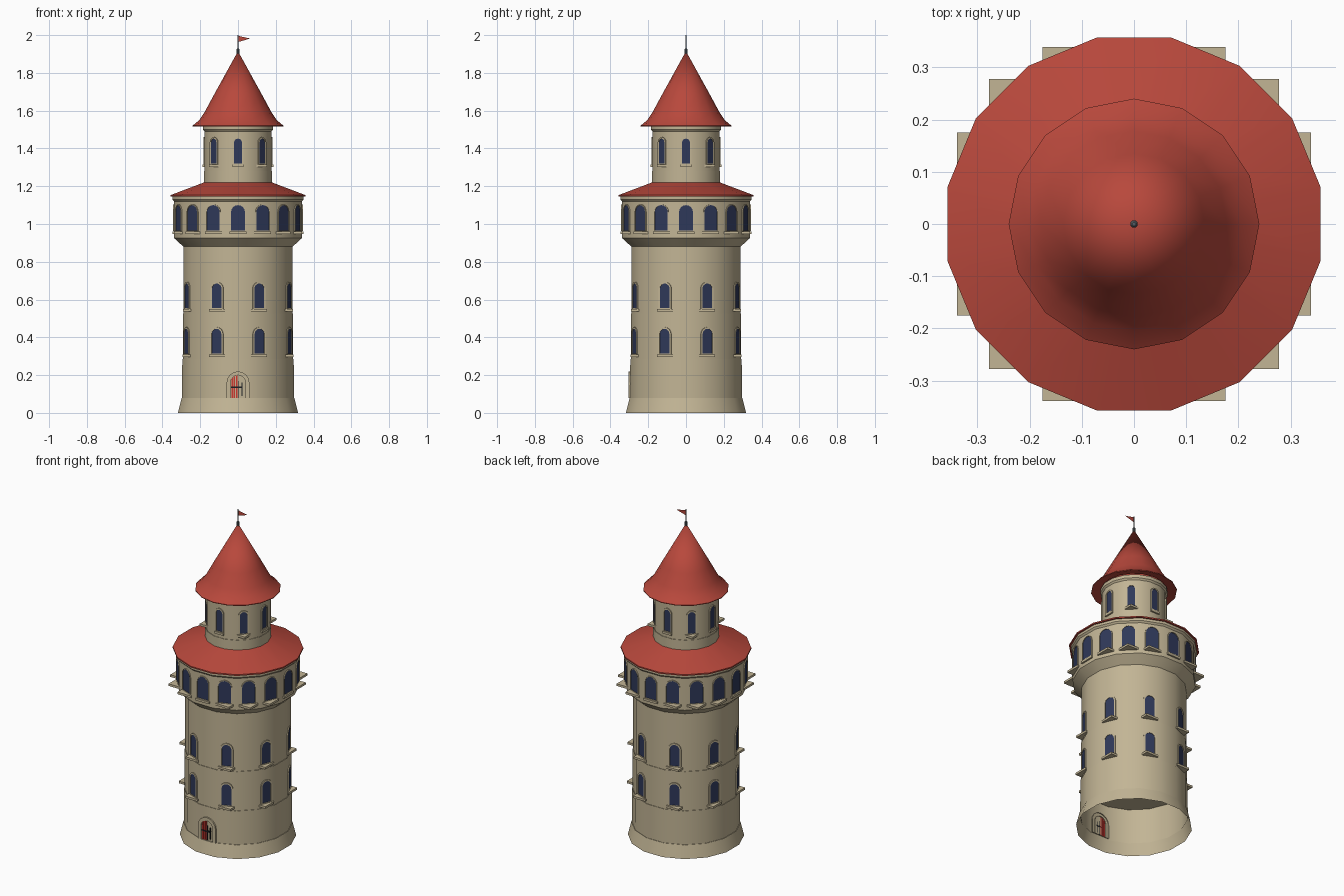
import bpy, bmesh
from math import sin, cos, pi, radians
from mathutils import Matrix, Vector

if "Cube" in bpy.data.objects:
    bpy.data.objects.remove(bpy.data.objects["Cube"])


def material(name, rgb):
    m = bpy.data.materials.new(name)
    m.use_nodes = True
    m.diffuse_color = (*rgb, 1)
    m.node_tree.nodes["Principled BSDF"].inputs["Base Color"].default_value = (*rgb, 1)
    return m


STONE = material("sandstone", (0.54, 0.46, 0.30))
RED = material("roof_red", (0.48, 0.065, 0.045))
GLASS = material("navy_glass", (0.028, 0.04, 0.10))
DOOR = material("door_red", (0.6, 0.04, 0.03))
IRON = material("dark_iron", (0.01, 0.012, 0.015))
STEEL = material("pole_grey", (0.1, 0.12, 0.13))

SIDES = 16
FLAT = pi / SIDES


def finish(name, bm, mat, smooth=False):
    mesh = bpy.data.meshes.new(name)
    bm.to_mesh(mesh)
    bm.free()
    mesh.materials.append(mat)
    obj = bpy.data.objects.new(name, mesh)
    bpy.context.collection.objects.link(obj)
    if smooth:
        bpy.ops.object.select_all(action="DESELECT")
        obj.select_set(True)
        bpy.context.view_layer.objects.active = obj
        bpy.ops.object.shade_smooth_by_angle(angle=radians(25))
    return obj


def revolve(name, profile, mat, sides=SIDES, flats=True):
    """Turn (radius, z) points, listed upwards; flats puts faces on the axes."""
    bm = bmesh.new()
    turn = pi / sides if flats else 0
    grow = 1 / cos(pi / sides) if flats else 1
    rings = []
    for r, z in profile:
        if r == 0:
            rings.append([bm.verts.new((0, 0, z))] * sides)
        else:
            rings.append([bm.verts.new((r * grow * cos(turn + 2 * pi * i / sides),
                                        r * grow * sin(turn + 2 * pi * i / sides), z))
                          for i in range(sides)])
    for low, high in zip(rings, rings[1:]):
        for i in range(sides):
            j = (i + 1) % sides
            bm.faces.new(dict.fromkeys((low[i], low[j], high[j], high[i])))
    return finish(name, bm, mat, True)


def arch(half, bottom, top):
    """Outline of a round-headed opening as (across, height)."""
    spring = top - half
    head = [(half * cos(pi * i / 8), spring + half * sin(pi * i / 8)) for i in range(9)]
    return [(-half, bottom), (half, bottom)] + head


def on_wall(angle, dist, u, z):
    """Point on the wall; angle 0 is the front."""
    return Vector((u * cos(angle) + dist * sin(angle),
                   u * sin(angle) - dist * cos(angle), z))


def add_pane(bm, angle, dist, outline):
    bm.faces.new([bm.verts.new(on_wall(angle, dist, u, z)) for u, z in outline])


def add_frame(bm, angle, back, front, outer, inner):
    loops = [[bm.verts.new(on_wall(angle, d, u, z)) for u, z in line]
             for line, d in ((outer, back), (outer, front), (inner, front), (inner, back))]
    n = len(outer)
    for a, b in zip(loops, loops[1:]):
        for i in range(n):
            j = (i + 1) % n
            bm.faces.new((a[i], a[j], b[j], b[i]))


def add_box(bm, center, size):
    bmesh.ops.create_cube(bm, size=1, matrix=Matrix.Translation(center)
                          @ Matrix.Diagonal((*size, 1)))


def window_ring(name, count, start, wall, half, bottom, top, rim, sill):
    panes, frames, sills = bmesh.new(), bmesh.new(), bmesh.new()
    inner = arch(half, bottom, top)
    outer = arch(half + rim, bottom - rim / 2, top + rim)
    for k in range(count):
        a = start + 2 * pi * k / count
        add_pane(panes, a, wall + 0.003, inner)
        add_frame(frames, a, wall - 0.004, wall + 0.006, outer, inner)
        # sills are square to the axes, wide enough to hold a turned slab
        s, c = abs(sin(a)), abs(cos(a))
        deep = 0.02
        add_box(sills, on_wall(a, wall, 0, bottom - 0.012),
                (2 * sill * c + deep * s, 2 * sill * s + deep * c, 0.013))
    finish(name + "_panes", panes, GLASS)
    finish(name + "_frames", frames, STONE)
    finish(name + "_sills", sills, STONE)


# Walls, from the ground up
revolve("base_skirt", [(0.318, 0), (0.299, 0.078), (0.296, 0.078)], STONE)
revolve("lower_wall", [(0.296, 0.07), (0.295, 0.285), (0, 0.285)], STONE)
revolve("middle_wall", [(0.292, 0.285), (0.292, 0.525), (0.289, 0.525), (0.289, 0.88)], STONE)
revolve("gallery_wall", [(0.289, 0.88), (0.338, 0.925), (0.338, 1.12), (0.347, 1.13),
                         (0.347, 1.148)], STONE)
revolve("turret_wall", [(0.18, 1.2), (0.18, 1.28), (0.177, 1.28), (0.177, 1.49),
                        (0.185, 1.5), (0.185, 1.52)], STONE)

# Roofs
revolve("gallery_roof", [(0.33, 1.145), (0.357, 1.145), (0.357, 1.153), (0.18, 1.22)], RED)
revolve("turret_roof", [(0.18, 1.53), (0.24, 1.517), (0.24, 1.521), (0.205, 1.55),
                        (0.178, 1.59), (0.135, 1.67), (0, 1.915)], RED, flats=False)

# Windows
STEP = pi / 8
window_ring("first_floor_window", 8, STEP, 0.292, 0.028, 0.315, 0.445, 0.009, 0.042)
window_ring("second_floor_window", 8, STEP, 0.289, 0.028, 0.555, 0.685, 0.009, 0.042)
window_ring("gallery_window", 16, 0, 0.338, 0.037, 0.965, 1.1, 0.004, 0.045)
window_ring("turret_window", 8, 0, 0.177, 0.021, 1.32, 1.452, 0.008, 0.03)

# Front door: arched surround, red boards and iron fittings
door_frame = bmesh.new()
add_frame(door_frame, 0, 0.29, 0.304, arch(0.06, 0.078, 0.22), arch(0.04, 0.078, 0.2))
finish("door_surround", door_frame, STONE)
boards = bmesh.new()
for x, top in ((-0.031, 0.185), (-0.019, 0.195), (-0.007, 0.197)):
    add_box(boards, (x, -0.297, (0.08 + top) / 2), (0.008, 0.008, top - 0.08))
finish("door_boards", boards, DOOR)
iron = bmesh.new()
add_box(iron, (-0.006, -0.299, 0.135), (0.062, 0.008, 0.008))
add_box(iron, (0.02, -0.299, 0.125), (0.005, 0.008, 0.07))
add_box(iron, (0.001, -0.299, 0.125), (0.004, 0.008, 0.09))
finish("door_fittings", iron, IRON)

# Flagpole and pennant
revolve("flagpole", [(0.007, 1.9), (0.007, 1.925), (0.0035, 1.93), (0.0035, 2), (0, 2)],
        STEEL, sides=8)
flag = bmesh.new()
flag.faces.new([flag.verts.new(p) for p in
                ((0, 0, 1.963), (0.065, 0, 1.982), (0, 0, 1.996))])
finish("pennant", flag, RED)
